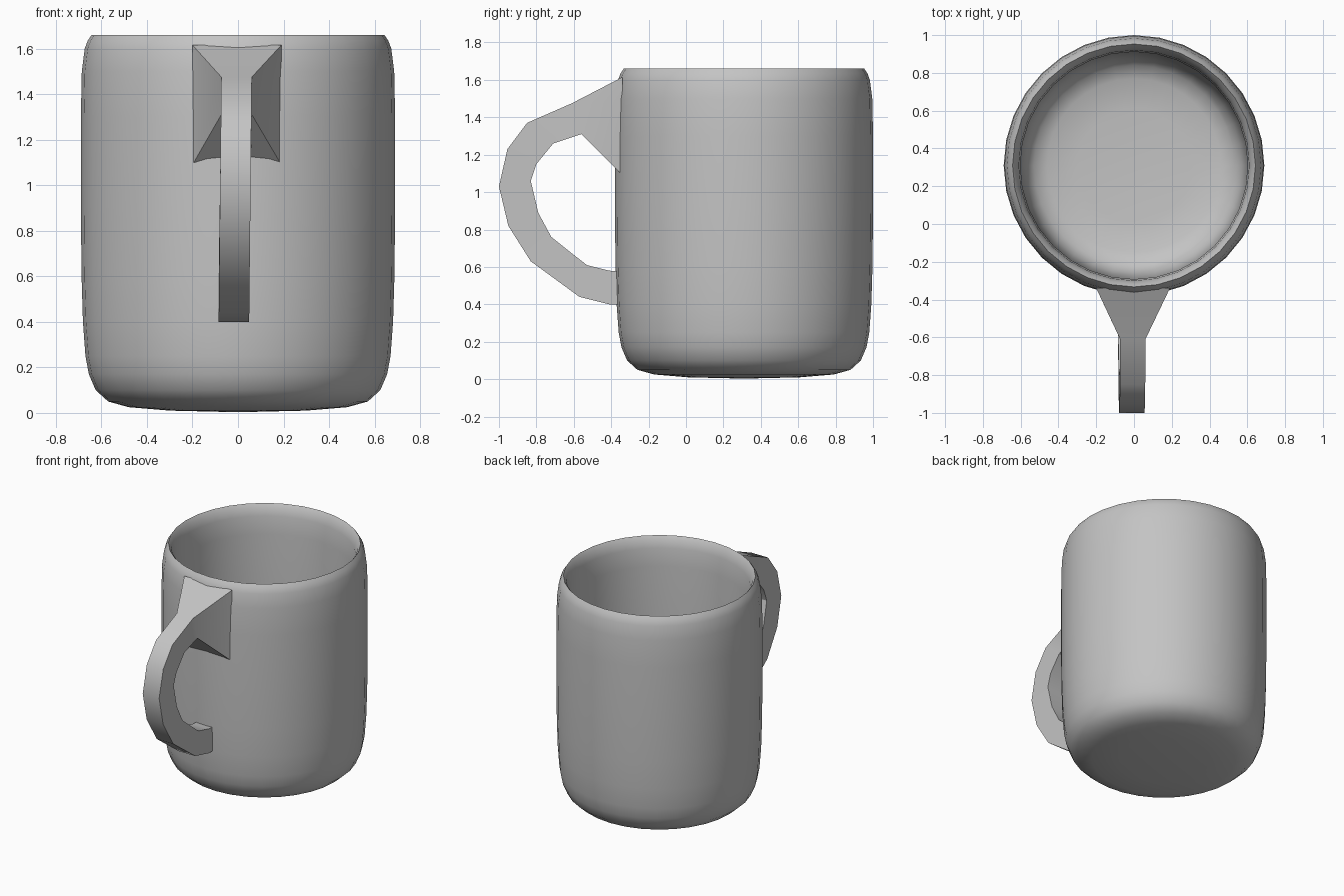
import bpy, bmesh, math

if "Cube" in bpy.data.objects:
    bpy.data.objects.remove(bpy.data.objects["Cube"])

grey = bpy.data.materials.new("plain_grey")
grey.diffuse_color = (0.55, 0.55, 0.55, 1)
grey.use_nodes = True
grey.node_tree.nodes["Principled BSDF"].inputs["Base Color"].default_value = grey.diffuse_color


def finish(bm, name, angle):
    bmesh.ops.recalc_face_normals(bm, faces=bm.faces[:])
    me = bpy.data.meshes.new(name)
    bm.to_mesh(me)
    bm.free()
    ob = bpy.data.objects.new(name, me)
    bpy.context.collection.objects.link(ob)
    me.materials.append(grey)
    bpy.ops.object.select_all(action='DESELECT')
    ob.select_set(True)
    bpy.context.view_layer.objects.active = ob
    bpy.ops.object.shade_smooth_by_angle(angle=math.radians(angle))
    return ob


# Cup body: outer wall, rim and inner wall as one turned profile (radius, z)
profile = [(0, .003), (.3, .01), (.48, .025), (.57, .05), (.625, .1),
           (.655, .17), (.67, .25), (.681, .4), (.687, .6), (.69, .9),
           (.69, 1.3), (.686, 1.5), (.673, 1.6), (.66, 1.635), (.643, 1.66),
           (.625, 1.635), (.61, 1.58), (.602, 1.45), (.6, 1.0), (.597, .5),
           (.59, .3), (.57, .2), (.53, .145), (.46, .115), (.3, .1), (0, .095)]
SIDES, CY = 32, 0.31
bm = bmesh.new()
rings = []
for r, z in profile:
    n = SIDES if r > 0 else 1
    rings.append([bm.verts.new((r * math.sin(2 * math.pi * i / SIDES),
                                CY + r * math.cos(2 * math.pi * i / SIDES), z))
                  for i in range(n)])
for a, b in zip(rings, rings[1:]):
    for i in range(SIDES):
        j = (i + 1) % SIDES
        loop = [a[i % len(a)], a[j % len(a)], b[j % len(b)], b[i % len(b)]]
        bm.faces.new(list(dict.fromkeys(loop)))
finish(bm, "cup_body", 50)

# Handle: stations of outer (y, z), inner (y, z), half width; flared at the top
stations = [((-.34, 1.615), (-.34, 1.09), .195),
            ((-.61, 1.475), (-.56, 1.31), .067),
            ((-.85, 1.37), (-.71, 1.26), .067),
            ((-.955, 1.23), (-.80, 1.15), .067),
            ((-1.0, 1.03), (-.83, 1.06), .067),
            ((-.95, .82), (-.79, .89), .067),
            ((-.83, .63), (-.72, .76), .067),
            ((-.70, .535), (-.62, .68), .067),
            ((-.57, .44), (-.53, .61), .067),
            ((-.41, .40), (-.41, .58), .067),
            ((-.34, .40), (-.34, .575), .067)]
bm = bmesh.new()
rings = []
for (yo, zo), (yi, zi), w in stations:
    cx = -.005 - .013 * (1.6 - zo) / 1.2      # slight sideways lean
    rings.append([bm.verts.new(p) for p in ((cx - w, yo, zo), (cx + w, yo, zo),
                                            (cx + w, yi, zi), (cx - w, yi, zi))])
# Flared root: shoulder points part way down the wall end
root, neck = rings[0], rings[1]
right = bm.verts.new((.19, -.34, 1.48))
left = bm.verts.new((-.2, -.34, 1.48))
top = [bm.verts.new((x, -.34, 1.615)) for x in (-.072, .062)]
for f in ((root[0], top[0], neck[0]), (top[0], top[1], neck[1], neck[0]),
          (top[1], root[1], neck[1]), (root[1], right, neck[1]),
          (right, root[2], neck[2], neck[1]), (root[2], root[3], neck[3], neck[2]),
          (root[3], left, neck[0], neck[3]), (left, root[0], neck[0]),
          (root[0], left, root[3], root[2], right, root[1], top[1], top[0])):
    bm.faces.new(f)
for a, b in zip(rings[1:], rings[2:]):
    for i in range(4):
        j = (i + 1) % 4
        bm.faces.new((a[i], a[j], b[j], b[i]))
bm.faces.new(rings[-1])
finish(bm, "handle", 30)
